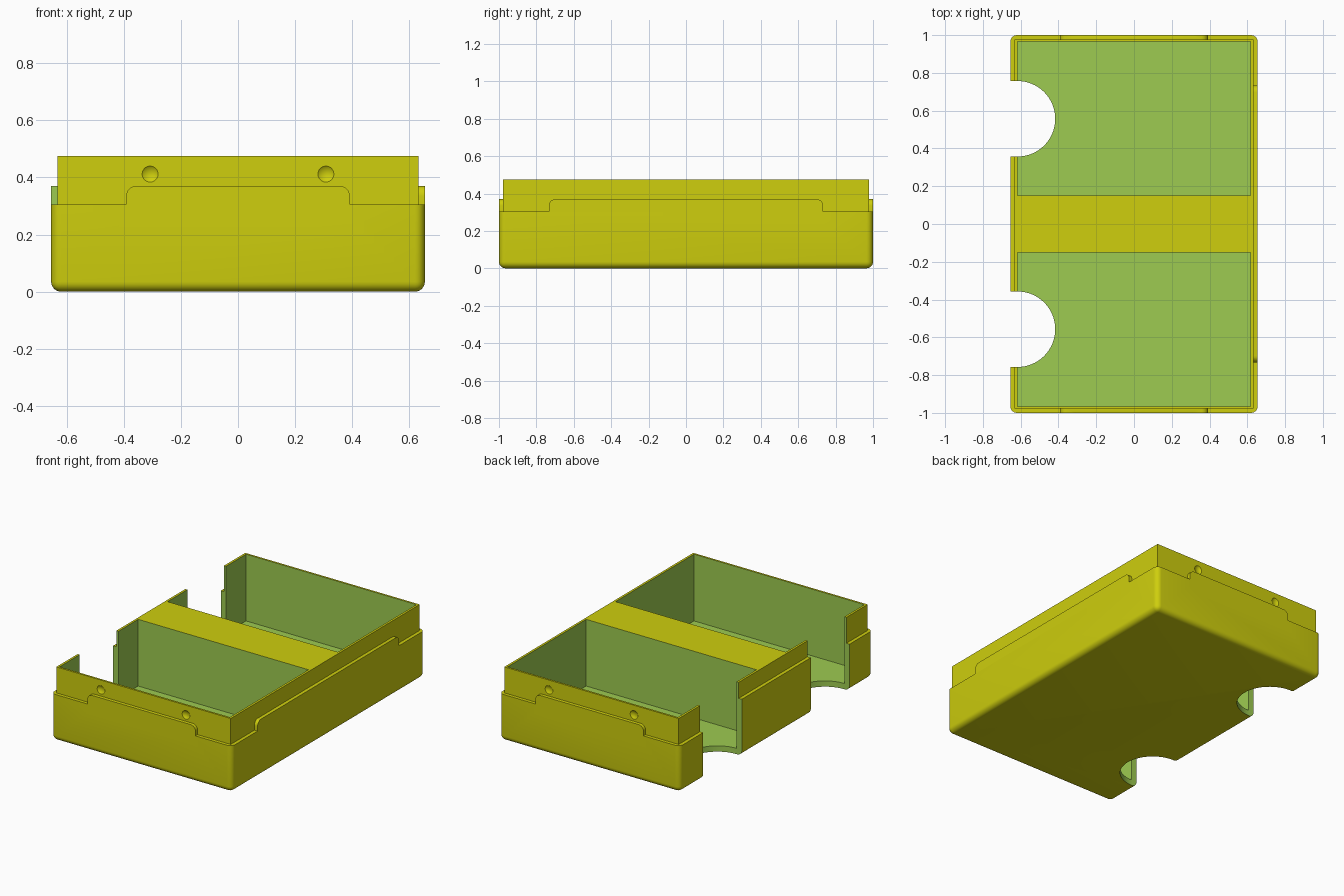
import bpy, bmesh, math
from mathutils import Matrix

if "Cube" in bpy.data.objects:
    bpy.data.objects.remove(bpy.data.objects["Cube"])


def material(name, rgb):
    m = bpy.data.materials.new(name)
    m.diffuse_color = (*rgb, 1)
    m.use_nodes = True
    m.node_tree.nodes["Principled BSDF"].inputs["Base Color"].default_value = m.diffuse_color
    return m


MATS = [material("yellow", (0.62, 0.62, 0.004)), material("green", (0.337, 0.597, 0.082))]


def finish(bm, name, slot=0):
    """Turn a bmesh into an object whose faces all use one colour slot."""
    bmesh.ops.recalc_face_normals(bm, faces=bm.faces)
    for f in bm.faces:
        f.material_index = slot
    me = bpy.data.meshes.new(name)
    bm.to_mesh(me)
    bm.free()
    for m in MATS:
        me.materials.append(m)
    ob = bpy.data.objects.new(name, me)
    bpy.context.collection.objects.link(ob)
    return ob


def box(name, x0, x1, y0, y1, z0, z1, slot=0, bevel=0):
    bm = bmesh.new()
    bmesh.ops.create_cube(bm, size=1)
    for v in bm.verts:
        v.co.x = x1 if v.co.x > 0 else x0
        v.co.y = y1 if v.co.y > 0 else y0
        v.co.z = z1 if v.co.z > 0 else z0
    if bevel:  # round everything but the top rim
        edges = [e for e in bm.edges if min(v.co.z for v in e.verts) < z1 - 1e-4]
        bmesh.ops.bevel(bm, geom=edges, offset=bevel, segments=6, profile=0.5, affect='EDGES')
    return finish(bm, name, slot)


def prism(name, points, depth, matrix, slot=0):
    """Extrude a 2D outline along its local z, then place it."""
    bm = bmesh.new()
    face = bm.faces.new([bm.verts.new((a, b, 0)) for a, b in points])
    new = bmesh.ops.extrude_face_region(bm, geom=[face])["geom"]
    bmesh.ops.translate(bm, vec=(0, 0, depth),
                        verts=[v for v in new if isinstance(v, bmesh.types.BMVert)])
    bm.transform(matrix)
    return finish(bm, name, slot)


def tab_outline(half, r=0.035, low=0.25, top=0.37):
    arc = [(half - r + r * math.cos(t * math.pi / 12), top - r + r * math.sin(t * math.pi / 12))
           for t in range(7)]
    right = [(half, low)] + arc
    return right + [(-a, b) for a, b in reversed(right)]


def combine(target, tool, operation):
    mod = target.modifiers.new(operation.lower(), 'BOOLEAN')
    mod.operation = operation
    mod.solver = 'EXACT'
    mod.object = tool
    bpy.context.view_layer.objects.active = target
    bpy.ops.object.modifier_apply(modifier=mod.name)
    bpy.data.objects.remove(tool)


# Rounded outer shell
tray = box("tray", -0.655, 0.655, -1, 1, 0, 0.305, bevel=0.035)

# Raised tabs on all four sides, each pair as one prism through the tray
upright = Matrix.Rotation(math.pi / 2, 4, 'X')
combine(tray, prism("end_tabs", tab_outline(0.392), 2,
                    Matrix.Translation((0, 1, 0)) @ upright), 'UNION')
combine(tray, prism("side_tabs", tab_outline(0.733), 1.31,
                    Matrix.Translation((-0.655, 0, 0)) @ Matrix.Rotation(math.pi / 2, 4, 'Z')
                    @ upright), 'UNION')

# Thin upper lip
combine(tray, box("lip", -0.632, 0.632, -0.978, 0.978, 0.1, 0.475), 'UNION')

for s in (-1, 1):
    # Card pocket
    y0, y1 = sorted((s * 0.152, s * 0.965))
    combine(tray, box("pocket", -0.617, 0.617, y0, y1, 0.038, 0.6, slot=1), 'DIFFERENCE')

    # Finger notch through wall and floor
    cx, cy, r, n = -0.617, s * 0.557, 0.2, 32
    arc = [(cx + r * math.cos(a), cy + r * math.sin(a))
           for a in (-math.pi / 2 + math.pi * i / n for i in range(n + 1))]
    outline = [(-0.8, cy - r)] + arc + [(-0.8, cy + r)]
    combine(tray, prism("notch", outline, 0.8, Matrix.Translation((0, 0, -0.1)), slot=1),
            'DIFFERENCE')

    # Shallow round latch dimples in the end faces of the lip
    for x in (-0.308, 0.308):
        rad, deep = 0.028, 0.010
        ball = (rad ** 2 + deep ** 2) / (2 * deep)
        bm = bmesh.new()
        bmesh.ops.create_uvsphere(bm, u_segments=48, v_segments=48, radius=ball)
        bm.transform(Matrix.Translation((x, s * (0.978 + ball - deep), 0.412)) @ upright)
        combine(tray, finish(bm, "dimple"), 'DIFFERENCE')

# Smooth the rounded edges only
bpy.ops.object.select_all(action='DESELECT')
tray.select_set(True)
bpy.context.view_layer.objects.active = tray
bpy.ops.object.shade_smooth_by_angle(angle=math.radians(30))
